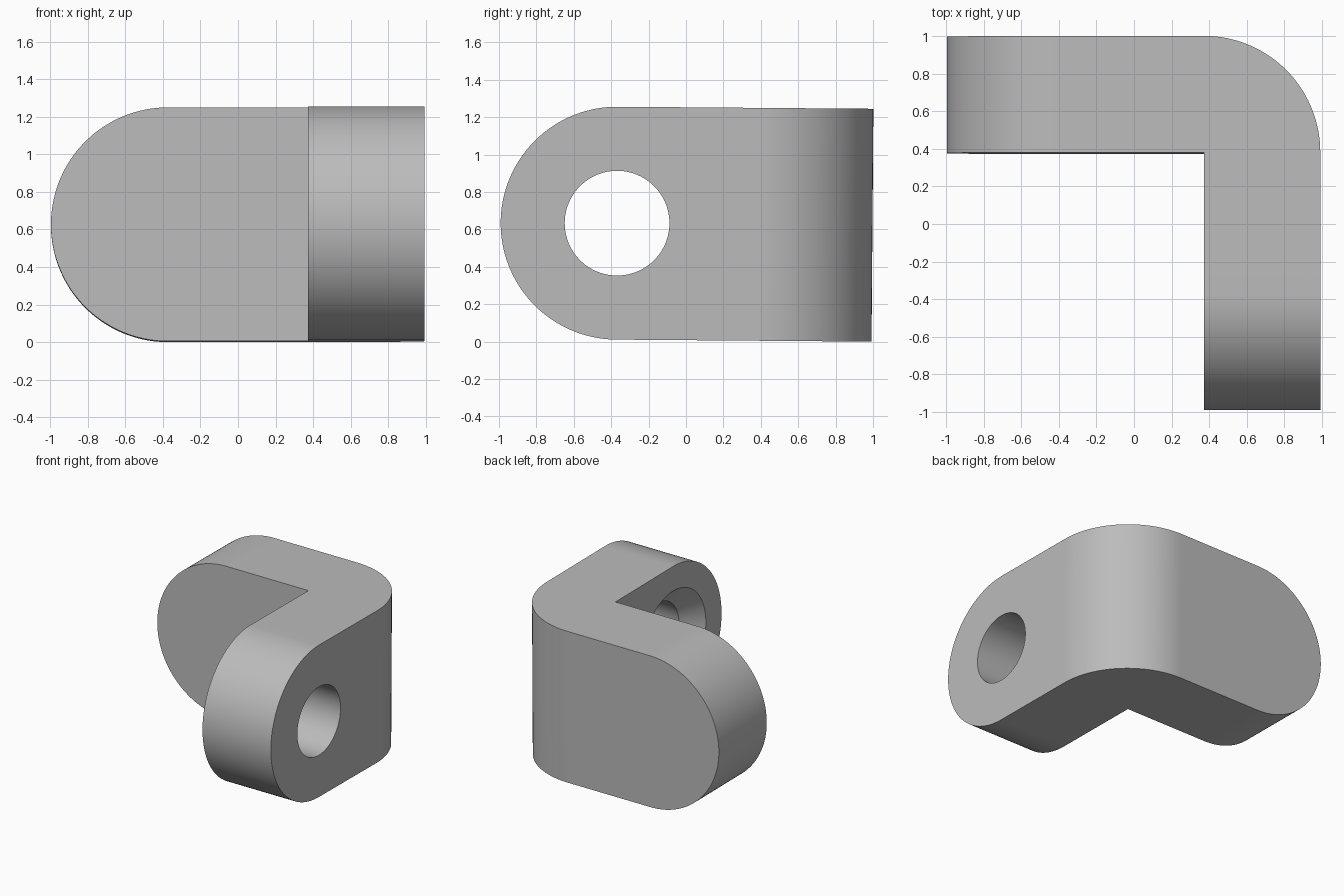
import bpy
import bmesh
from math import pi, cos, sin, radians
from mathutils import Matrix, Vector

default = bpy.data.objects.get("Cube")
if default:
    bpy.data.objects.remove(default, do_unlink=True)

HEIGHT = 1.245           # bracket height, also the diameter of the round ends
R = HEIGHT / 2
THICK = 0.62             # arm thickness
INNER = 0.372            # inside corner position in x and y
OUTER = INNER + THICK
END = -0.996             # tip of each arm
HOLE = END + R           # hole centre along each arm
HOLE_R, SINK_R, SINK_DEPTH = 0.28, 0.42, 0.145

grey = bpy.data.materials.new("plain grey")
grey.use_nodes = True
colour = (0.5, 0.5, 0.5, 1)
grey.diffuse_color = colour
grey.node_tree.nodes["Principled BSDF"].inputs["Base Color"].default_value = colour


def arc(cx, cy, radius, start, end, steps):
    return [(cx + radius * cos(start + (end - start) * i / steps),
             cy + radius * sin(start + (end - start) * i / steps)) for i in range(steps + 1)]


def finish(bm, name):
    bmesh.ops.recalc_face_normals(bm, faces=bm.faces)
    mesh = bpy.data.meshes.new(name)
    bm.to_mesh(mesh)
    bm.free()
    mesh.materials.append(grey)
    obj = bpy.data.objects.new(name, mesh)
    bpy.context.collection.objects.link(obj)
    return obj


def prism(name, profile, place, low, high):
    """Extrude a flat profile; place(u, v, w) gives the 3D position."""
    bm = bmesh.new()
    face = bm.faces.new([bm.verts.new(place(u, v, low)) for u, v in profile])
    moved = bmesh.ops.extrude_face_region(bm, geom=[face])["geom"]
    bmesh.ops.translate(bm, verts=[g for g in moved if isinstance(g, bmesh.types.BMVert)],
                        vec=Vector(place(0, 0, high)) - Vector(place(0, 0, low)))
    return finish(bm, name)


def countersunk_cutter(name, matrix):
    """Straight drill with a cone at its top; local z = 0 is the sunk face."""
    slope = (SINK_R - HOLE_R) / SINK_DEPTH
    profile = [(0, -1), (HOLE_R, -1), (HOLE_R, -SINK_DEPTH),
               (SINK_R + 0.05 * slope, 0.05), (0, 0.05)]
    bm = bmesh.new()
    verts = [bm.verts.new((r, 0, z)) for r, z in profile]
    edges = [bm.edges.new(pair) for pair in zip(verts, verts[1:])]
    bmesh.ops.spin(bm, geom=verts + edges, axis=(0, 0, 1), cent=(0, 0, 0),
                   angle=2 * pi, steps=96)
    bmesh.ops.remove_doubles(bm, verts=bm.verts, dist=1e-4)
    bm.transform(matrix)
    return finish(bm, name)


# L-shaped plan with a round outer corner, taller than needed
plan = [(END - 0.2, OUTER), (END - 0.2, INNER), (INNER, INNER),
        (INNER, END - 0.2), (OUTER, END - 0.2)]
plan += arc(INNER, INNER, THICK, 0, pi / 2, 48)
bracket = prism("corner_bracket", plan, lambda u, v, w: (u, v, w), -0.3, HEIGHT + 0.3)

# Side outline with a half-round end, used across both arms
outline = [(2, 0), (2, HEIGHT)] + arc(HOLE, R, R, pi / 2, 3 * pi / 2, 96)
tools = [
    ("INTERSECT", prism("arm_outline_x", outline, lambda u, v, w: (u, w, v), -2, 2)),
    ("INTERSECT", prism("arm_outline_y", outline, lambda u, v, w: (w, u, v), -2, 2)),
    # Sunk on the back face of one arm and the inner face of the other
    ("DIFFERENCE", countersunk_cutter(
        "back_hole", Matrix.Translation((HOLE, OUTER, R)) @ Matrix.Rotation(-pi / 2, 4, "X"))),
    ("DIFFERENCE", countersunk_cutter(
        "side_hole", Matrix.Translation((INNER, HOLE, R)) @ Matrix.Rotation(-pi / 2, 4, "Y"))),
]

# Cut the shape and discard the cutters
bpy.ops.object.select_all(action="DESELECT")
bpy.context.view_layer.objects.active = bracket
bracket.select_set(True)
for operation, tool in tools:
    tool.hide_render = True
    mod = bracket.modifiers.new(tool.name, "BOOLEAN")
    mod.operation, mod.solver, mod.object = operation, "EXACT", tool
    bpy.ops.object.modifier_apply(modifier=mod.name)
    bpy.data.objects.remove(tool, do_unlink=True)

# Slight forward lean, then rest on the ground
bracket.data.transform(Matrix.Rotation(-0.008, 4, "X"))
lowest = min(v.co.z for v in bracket.data.vertices)
bracket.data.transform(Matrix.Translation((0, 0, -lowest)))
bpy.ops.object.shade_smooth_by_angle(angle=radians(30))
